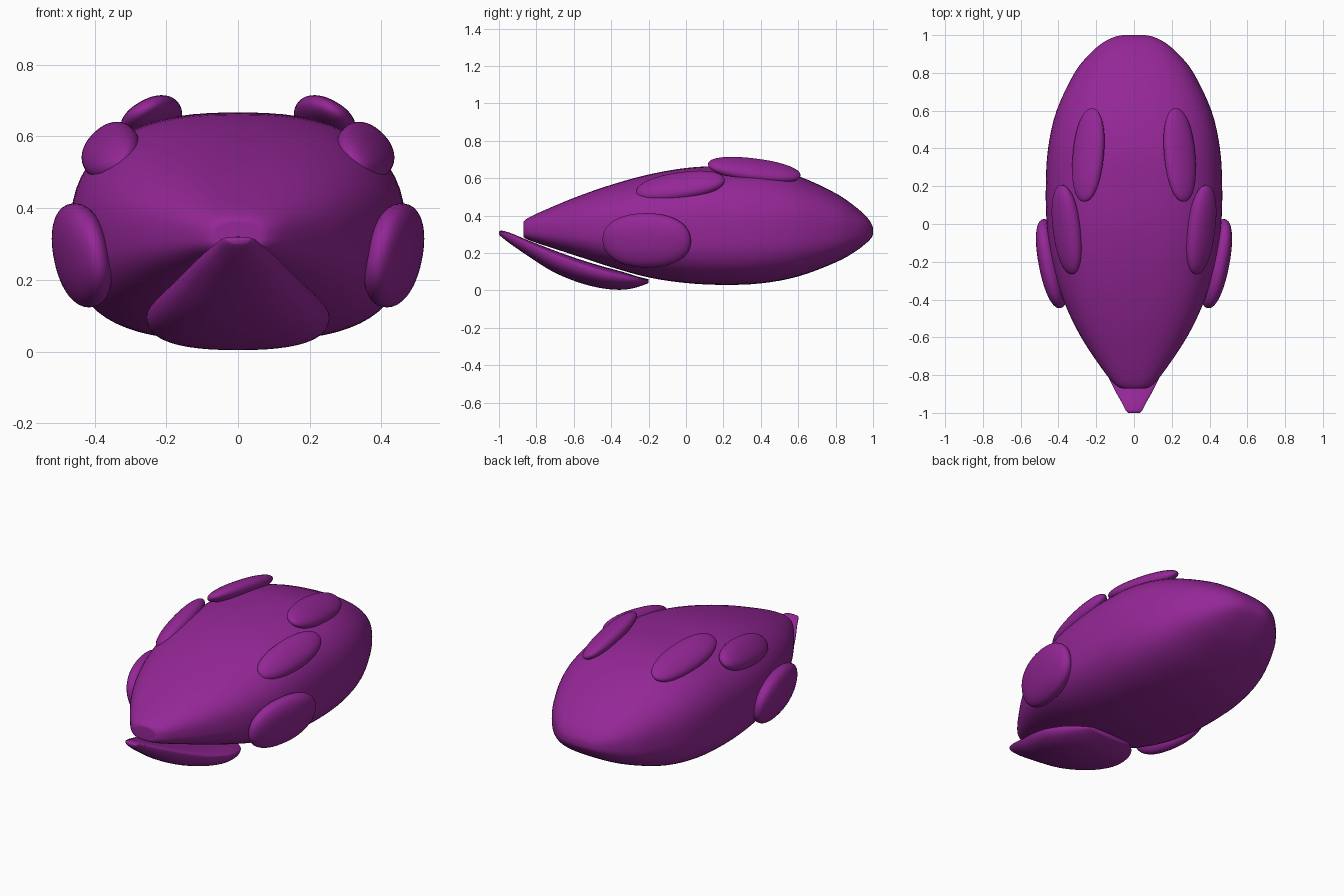
import bpy, bmesh, math
from mathutils import Matrix, Vector

if "Cube" in bpy.data.objects:
    bpy.data.objects.remove(bpy.data.objects["Cube"])

purple = bpy.data.materials.new("purple")
purple.diffuse_color = (0.30, 0.02, 0.31, 1)
purple.use_nodes = True
purple.node_tree.nodes["Principled BSDF"].inputs["Base Color"].default_value = purple.diffuse_color


def finish(name, bm):
    bmesh.ops.recalc_face_normals(bm, faces=bm.faces)
    for f in bm.faces:
        f.smooth = True
    me = bpy.data.meshes.new(name)
    bm.to_mesh(me)
    bm.free()
    me.materials.append(purple)
    ob = bpy.data.objects.new(name, me)
    bpy.context.collection.objects.link(ob)
    return ob


def power(v, n):
    return math.copysign(abs(v) ** (2 / n), v)


def smooth_stations(st, steps=4):
    # Catmull-Rom through the stations
    out = []
    for i in range(len(st) - 1):
        p = [Vector(st[max(0, min(len(st) - 1, i + k))]) for k in (-1, 0, 1, 2)]
        for s in range(steps):
            t = s / steps
            out.append(0.5 * (2 * p[1] + (p[2] - p[0]) * t
                              + (2 * p[0] - 5 * p[1] + 4 * p[2] - p[3]) * t * t
                              + (3 * p[1] - p[0] - 3 * p[2] + p[3]) * t ** 3))
    return out + [Vector(st[-1])]


def loft(name, stations, waist, n_top, n_bottom, sides=64):
    # stations: (y, half width / bottom z / top z packed as y, w, zb, zt)
    bm = bmesh.new()
    rings = []
    for y, w, zb, zt in smooth_stations(stations):
        zc = zb + (zt - zb) * waist
        ring = []
        for k in range(sides):
            a = 2 * math.pi * k / sides
            c, s = math.cos(a), math.sin(a)
            n = n_top if s >= 0 else n_bottom
            h = zt - zc if s >= 0 else zc - zb
            ring.append(bm.verts.new((w * power(c, n), y, zc + h * power(s, n))))
        rings.append(ring)
    for a, b in zip(rings, rings[1:]):
        for k in range(sides):
            j = (k + 1) % sides
            bm.faces.new((a[k], a[j], b[j], b[k]))
    bm.faces.new(rings[0])
    bm.faces.new(rings[-1])
    return finish(name, bm)


# Main body: pointed at the front, blunt at the back
loft("body", [
    (-0.87, 0.05, 0.295, 0.355), (-0.862, 0.085, 0.28, 0.375),
    (-0.80, 0.145, 0.255, 0.41), (-0.60, 0.28, 0.19, 0.495),
    (-0.40, 0.375, 0.125, 0.565), (-0.20, 0.435, 0.07, 0.62),
    (0.00, 0.462, 0.04, 0.655), (0.20, 0.467, 0.03, 0.666),
    (0.40, 0.455, 0.038, 0.66), (0.60, 0.41, 0.075, 0.612),
    (0.80, 0.315, 0.15, 0.52), (0.90, 0.235, 0.205, 0.452),
    (0.96, 0.165, 0.25, 0.40), (0.99, 0.105, 0.28, 0.36),
    (1.00, 0.06, 0.30, 0.335)], 0.47, 2.5, 2.9)

# Lower jaw under the front
loft("lower_jaw", [
    (-1.00, 0.03, 0.30, 0.315), (-0.985, 0.045, 0.285, 0.32),
    (-0.94, 0.068, 0.25, 0.308), (-0.86, 0.112, 0.195, 0.275),
    (-0.72, 0.175, 0.105, 0.22), (-0.58, 0.23, 0.045, 0.17),
    (-0.45, 0.255, 0.012, 0.13), (-0.34, 0.24, 0.004, 0.10),
    (-0.26, 0.20, 0.018, 0.075), (-0.20, 0.13, 0.04, 0.06)], 0.75, 2.2, 2.4)


def hump(name, centre, half, roll, pitch, yaw, n=2.2, seg=48, rows=24):
    bm = bmesh.new()
    bmesh.ops.create_uvsphere(bm, u_segments=seg, v_segments=rows, radius=1)
    rot = (Matrix.Rotation(math.radians(yaw), 3, 'Z')
           @ Matrix.Rotation(math.radians(pitch), 3, 'X')
           @ Matrix.Rotation(math.radians(roll), 3, 'Y'))
    for v in bm.verts:
        r = sum(abs(c) ** n for c in v.co) ** (-1 / n)
        v.co = Vector(centre) + rot @ Vector([c * r * h for c, h in zip(v.co, half)])
    ob = finish(name, bm)
    ob.modifiers.new("mirror", 'MIRROR').use_mirror_merge = False


# Three mirrored pairs of side humps
hump("upper_humps", (0.242, 0.365, 0.645), (0.09, 0.25, 0.045), 30, -7, 5)
hump("middle_humps", (0.355, -0.03, 0.558), (0.088, 0.24, 0.052), 45, 8, -7)
hump("lower_humps", (0.435, -0.21, 0.268), (0.147, 0.24, 0.063), 101, 0, -11)
